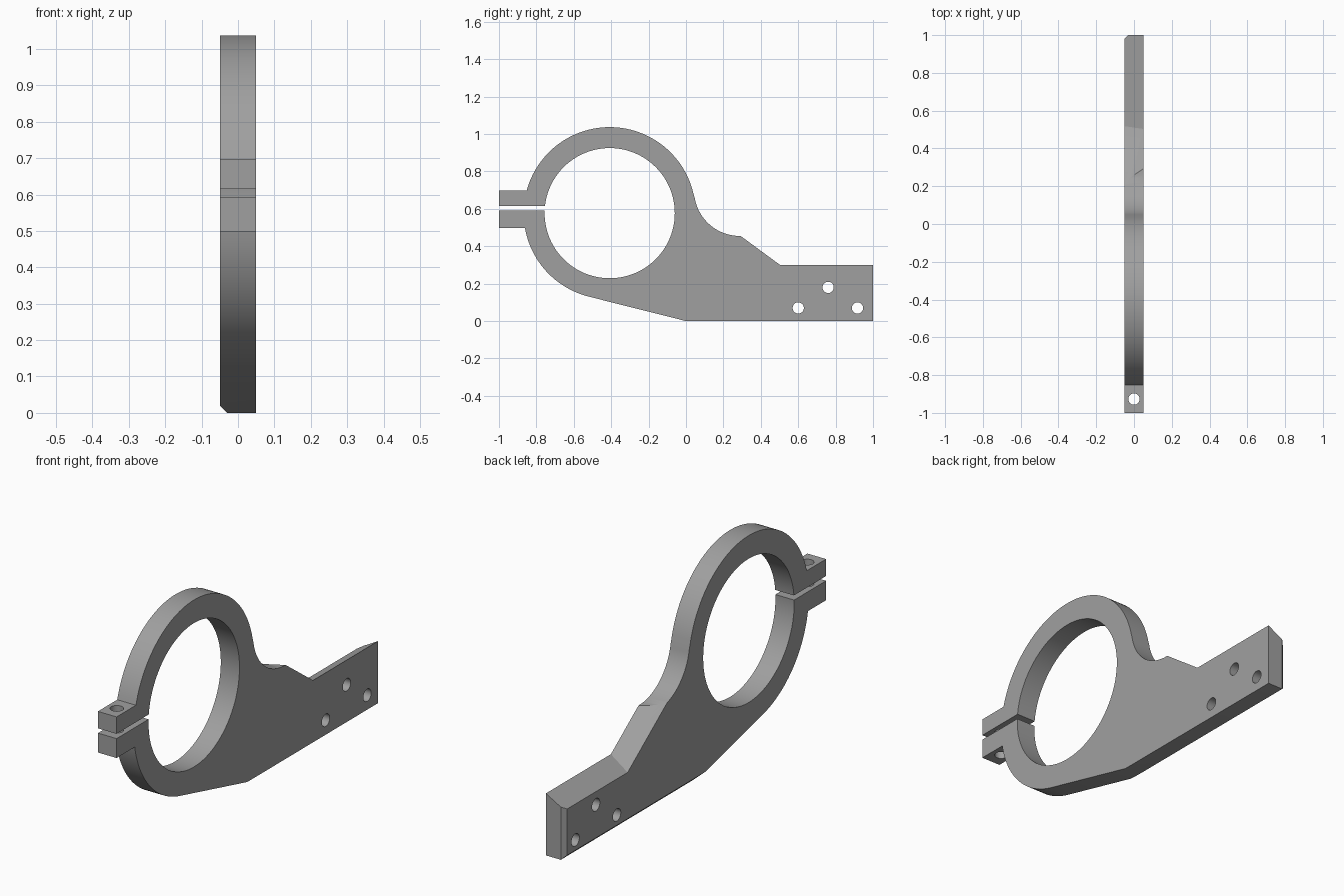
import bpy, bmesh, math
from mathutils import Vector

if "Cube" in bpy.data.objects:
    bpy.data.objects.remove(bpy.data.objects["Cube"])

HALF = 0.05                      # half the plate thickness
RING = Vector((-0.408, 0.577))   # ring centre in (y, z)
R_OUT, R_IN = 0.46, 0.348


def new_object(name, bm):
    bmesh.ops.recalc_face_normals(bm, faces=bm.faces[:])
    mesh = bpy.data.meshes.new(name)
    bm.to_mesh(mesh)
    bm.free()
    ob = bpy.data.objects.new(name, mesh)
    bpy.context.collection.objects.link(ob)
    return ob


def loft(pts_neg, pts_pos, half):
    """Solid between two matching (y, z) outlines at x = -half and x = +half."""
    bm = bmesh.new()
    a = [bm.verts.new((-half, y, z)) for y, z in pts_neg]
    b = [bm.verts.new((half, y, z)) for y, z in pts_pos]
    bm.faces.new(a)
    bm.faces.new(b)
    n = len(a)
    for i in range(n):
        j = (i + 1) % n
        bm.faces.new((a[i], a[j], b[j], b[i]))
    return bm


def arc(c, r, a0, a1, n):
    return [(c[0] + r * math.cos(math.radians(a0 + (a1 - a0) * i / n)),
             c[1] + r * math.sin(math.radians(a0 + (a1 - a0) * i / n)))
            for i in range(n + 1)]


def cut(body, bm):
    cutter = new_object("cutter", bm)
    cutter.hide_render = True
    mod = body.modifiers.new("cut", 'BOOLEAN')
    mod.operation = 'DIFFERENCE'
    mod.solver = 'EXACT'
    mod.object = cutter
    bpy.context.view_layer.objects.active = body
    bpy.ops.object.modifier_apply(modifier=mod.name)
    bpy.data.objects.remove(cutter)


def box(y0, y1, z0, z1):
    pts = [(y0, z0), (y1, z0), (y1, z1), (y0, z1)]
    return loft(pts, pts, 0.1)


def side_hole(y, z, r, n):
    pts = arc((y, z), r, 0, 360, n)[:-1]
    return loft(pts, pts, 0.1)


# Plate outline: ring, clamp ears, concave fillet and mounting bar
dist = RING.length
tangent = math.degrees(math.atan2(RING.y, RING.x) + math.asin(R_OUT / dist)) + 90
fillet_r = 0.245
fillet_c = (0.288, 0.70)
join = math.degrees(math.atan2(fillet_c[1] - RING.y, fillet_c[0] - RING.x))
ear_top, ear_low = 0.697, 0.498
a_top = 180 - math.degrees(math.asin((ear_top - RING.y) / R_OUT))
a_low = 180 + math.degrees(math.asin((RING.y - ear_low) / R_OUT))

outline = [(0, 0), (1, 0), (1, 0.455)]
outline += arc(fillet_c, fillet_r, 270, 180 + join, 20)
outline += arc(RING, R_OUT, join, a_top, 56)[1:]
outline += [(-1, ear_top), (-1, ear_low)]
outline += arc(RING, R_OUT, a_low, tangent, 24)
bm = loft(outline, outline, HALF)

# Bevels along the bottom and the far end on the left side
for co, no in (((-0.03, 0, 0), (-1, 0, -1)), ((-0.03, 1, 0), (-1, 1, 0))):
    geom = bm.verts[:] + bm.edges[:] + bm.faces[:]
    res = bmesh.ops.bisect_plane(bm, geom=geom, dist=1e-5, plane_co=co,
                                 plane_no=no, clear_outer=True)
    edges = [e for e in bm.edges if e.is_boundary]
    bmesh.ops.holes_fill(bm, edges=edges, sides=0)
clamp = new_object("clamp_bracket", bm)

# Slanted top of the bar and the ramp, both leaning down to the left
def ramp_section(x):
    t = HALF - x
    top = 0.30 - 0.56 * t
    corner = 0.503 + 0.15 * t
    high = top + 0.735 * (corner - 0.15)
    return [(1.1, top), (corner, top), (0.15, high), (0.15, 0.85), (1.1, 0.85)]


cut(clamp, loft(ramp_section(-0.07), ramp_section(0.07), 0.07))

# Bore, clamping slot and mounting holes
cut(clamp, side_hole(RING.x, RING.y, R_IN, 96))
cut(clamp, box(-1.1, -0.6, 0.592, 0.615))
for y, z in ((0.60, 0.07), (0.76, 0.18), (0.917, 0.07)):
    cut(clamp, side_hole(y, z, 0.03, 32))

# Vertical screw hole through the clamp ears
bm = bmesh.new()
bmesh.ops.create_cone(bm, cap_ends=True, segments=32, radius1=0.03, radius2=0.03, depth=0.6)
bmesh.ops.translate(bm, verts=bm.verts[:], vec=(0, -0.927, 0.6))
cut(clamp, bm)

# Finish
metal = bpy.data.materials.new("grey metal")
metal.diffuse_color = (0.35, 0.35, 0.35, 1)
metal.use_nodes = True
metal.node_tree.nodes["Principled BSDF"].inputs["Base Color"].default_value = metal.diffuse_color
clamp.data.materials.clear()
clamp.data.materials.append(metal)
for p in clamp.data.polygons:
    p.material_index = 0
bpy.ops.object.select_all(action='DESELECT')
clamp.select_set(True)
bpy.context.view_layer.objects.active = clamp
bpy.ops.object.shade_smooth_by_angle(angle=math.radians(30))
